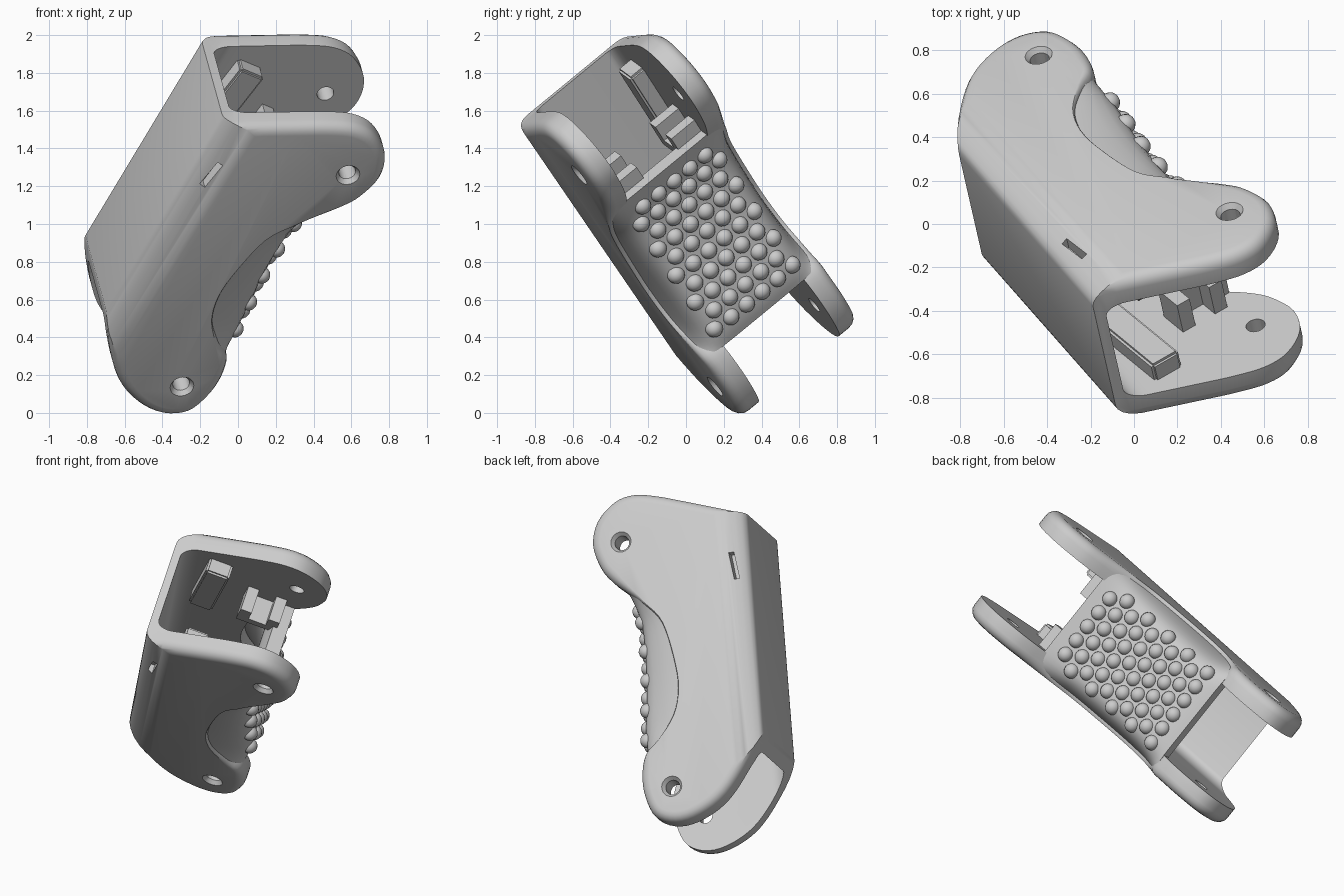
import bpy, bmesh, math
from mathutils import Vector, Matrix

if "Cube" in bpy.data.objects:
    bpy.data.objects.remove(bpy.data.objects["Cube"], do_unlink=True)

# Local frame: x along the segment, y toward the grip, z across the hinge
U = Vector((0.551, -0.451, 0.702)).normalized()
W = Vector((-0.18, 0.766, 0.617))
W = (W - U * W.dot(U)).normalized()
FRAME = Matrix((U, W.cross(U), W)).transposed().to_4x4()
FRAME.translation = Vector((0, 0, 1)) + W * 0.04
SLOPE = 0.125


def add_object(name, bm):
    bmesh.ops.recalc_face_normals(bm, faces=bm.faces)
    mesh = bpy.data.meshes.new(name)
    bm.to_mesh(mesh)
    bm.free()
    obj = bpy.data.objects.new(name, mesh)
    bpy.context.collection.objects.link(obj)
    obj.matrix_world = FRAME
    return obj


def finish(obj, angle=35):
    bpy.ops.object.select_all(action='DESELECT')
    obj.select_set(True)
    bpy.context.view_layer.objects.active = obj
    bpy.ops.object.convert(target='MESH')
    bpy.ops.object.shade_smooth_by_angle(angle=math.radians(angle))


def spline(points, steps=4):
    pts = [Vector(p) for p in points]
    out = []
    for i in range(len(pts) - 1):
        a, b, c, d = (pts[max(i - 1, 0)], pts[i], pts[i + 1],
                      pts[min(i + 2, len(pts) - 1)])
        for k in range(steps):
            s = k / steps
            out.append(0.5 * (2 * b + (c - a) * s + (2 * a - 5 * b + 4 * c - d) * s ** 2
                              + (3 * b - a - 3 * c + d) * s ** 3))
    return out + [pts[-1]]


def loft(bm, rings):
    loops = [[bm.verts.new(p) for p in ring] for ring in rings]
    n = len(loops[0])
    for a, b in zip(loops, loops[1:]):
        for i in range(n):
            bm.faces.new((a[i], a[(i + 1) % n], b[(i + 1) % n], b[i]))
    bm.faces.new(loops[0])
    bm.faces.new(loops[-1])


def tunnel(name, half, back, round_t, round_w):
    # U-shaped section swept along the segment, leaning with the back wall
    corner = [(back + round_t * (1 - math.sin(a)), half - round_w * (1 - math.cos(a)))
              for a in (math.pi / 2 * k / 8 for k in range(9))]
    side = [(0.6, half)] + corner
    section = side + [(t, -w) for t, w in reversed(side)]
    bm = bmesh.new()
    loft(bm, [[(u, t - (SLOPE * u if t < 0.5 else 0), w) for t, w in section]
              for u in (-1.3, 1.3)])
    return add_object(name, bm)


def box(bm, centre, size):
    m = Matrix.Translation(centre) @ Matrix.Diagonal((*size, 1))
    bmesh.ops.create_cube(bm, size=1, matrix=m)


def boolean(obj, cutter, operation):
    mod = obj.modifiers.new(cutter.name, 'BOOLEAN')
    mod.operation = operation
    mod.object = cutter
    mod.solver = 'EXACT'
    cutter.hide_render = True
    cutter.hide_set(True)


# Shell: side silhouette with hinge ears at both ends
outline = spline([
    (-0.57, -0.53), (-0.78, -0.38), (-0.97, -0.19), (-1.05, -0.01), (-1.055, 0.15),
    (-0.98, 0.27), (-0.84, 0.31), (-0.70, 0.30), (-0.58, 0.25), (-0.51, 0.15),
    (-0.40, 0.03), (-0.24, -0.035), (-0.05, -0.045), (0.19, -0.02), (0.33, 0.06),
    (0.45, 0.16), (0.55, 0.24), (0.65, 0.29), (0.80, 0.31), (0.94, 0.25),
    (1.03, 0.12), (1.04, -0.01), (0.99, -0.15), (0.91, -0.31), (0.76, -0.60)])
outline += [Vector((0.70, -0.76)), Vector((-0.55, -0.60))]


def inset(amount):
    # Full rounding on the ears, little along the waist
    ring = []
    for i, p in enumerate(outline):
        d = (outline[(i + 1) % len(outline)] - outline[i - 1]).normalized()
        weight = min(max((abs(p.x + 0.06) - 0.35) / 0.25, 0.15), 1)
        ring.append(p + Vector((d.y, -d.x)) * amount * weight)
    return ring


HALF = 0.41
ROUND = 0.06
steps = [math.radians(a) for a in (90, 67, 45, 22, 0)]
levels = [(ROUND * (1 - math.cos(a)), HALF - ROUND * (1 - math.sin(a))) for a in steps]
levels = [(i, -w) for i, w in levels] + levels[::-1]
bm = bmesh.new()
loft(bm, [[(p.x, p.y, w) for p in inset(i)] for i, w in levels])
shell = add_object("shell", bm)

helpers = [(tunnel("outer_section", HALF + 0.01, -0.565, 0.3, 0.12), 'INTERSECT'),
           (tunnel("cavity", 0.28, -0.515, 0.1, 0.06), 'DIFFERENCE')]

# Hinge holes with shallow countersinks, and the slots at the back corners
for i, u in enumerate((-0.837, 0.758)):
    bm = bmesh.new()
    bmesh.ops.create_cone(bm, cap_ends=True, segments=24, radius1=0.045, radius2=0.045,
                          depth=1.2, matrix=Matrix.Translation((u, 0.123, 0)))
    helpers.append((add_object(f"hinge_hole_{i}", bm), 'DIFFERENCE'))
    for side in (-1, 1):
        bm = bmesh.new()
        r = (0.03, 0.075)[::side]
        bmesh.ops.create_cone(bm, cap_ends=True, segments=24, radius1=r[0], radius2=r[1],
                              depth=0.06,
                              matrix=Matrix.Translation((u, 0.123, side * 0.395)))
        helpers.append((add_object(f"countersink_{i}", bm), 'DIFFERENCE'))
for side in (-1, 1):
    bm = bmesh.new()
    box(bm, (0.42, -0.53, side * 0.39), (0.17, 0.03, 0.12))
    helpers.append((add_object("slot", bm), 'DIFFERENCE'))

for cutter, operation in helpers:
    boolean(shell, cutter, operation)
finish(shell)
for cutter, _ in helpers:
    bpy.data.objects.remove(cutter, do_unlink=True)

# Grip pad: pillowed patch; stations give position, edge height, middle height
rows = spline([(-0.58, 0.22, 0.26), (-0.51, 0.13, 0.265), (-0.40, 0.02, 0.255),
               (-0.24, -0.045, 0.22), (-0.05, -0.055, 0.18), (0.19, -0.03, 0.145),
               (0.33, 0.05, 0.145), (0.47, 0.15, 0.17)])
PAD_HALF = 0.39


def pad_height(row, w):
    return row.z + (row.y - row.z) * abs(w / PAD_HALF) ** 8


bm = bmesh.new()
columns = [PAD_HALF * math.sin(math.pi / 2 * (k / 12 - 1)) for k in range(25)]
grid = [[bm.verts.new((r.x, pad_height(r, w), w)) for w in columns] for r in rows]
for a, b in zip(grid, grid[1:]):
    for j in range(len(columns) - 1):
        bm.faces.new((a[j], a[j + 1], b[j + 1], b[j]))
bottom = bmesh.ops.extrude_face_region(bm, geom=bm.faces[:], use_keep_orig=True)
for v in bottom["geom"]:
    if isinstance(v, bmesh.types.BMVert):
        v.co.y -= 0.09
finish(add_object("grip_pad", bm))

# Grip bumps in staggered rows
bm = bmesh.new()
for i in range(10):
    u = -0.465 + i * 0.092
    row = min(rows, key=lambda r: abs(r.x - u))
    count = 6 - i % 2
    for j in range(count):
        w = (j - (count - 1) / 2) * 0.108
        bmesh.ops.create_uvsphere(bm, u_segments=14, v_segments=8, radius=0.047,
                                  matrix=Matrix.Translation((u, pad_height(row, w) - 0.008, w)))
finish(add_object("grip_bumps", bm), 60)

# Inner guide rails and cord clips on both side walls
for side, name in ((-1, "right"), (1, "left")):
    bm = bmesh.new()
    box(bm, (0.47, -0.36, side * 0.25), (0.56, 0.15, 0.12))
    bmesh.ops.bevel(bm, geom=bm.edges[:], offset=0.012, segments=2, affect='EDGES')
    finish(add_object(f"guide_rail_{name}", bm))

    bm = bmesh.new()
    for t in (-0.11, 0.07):
        box(bm, (0.47, t, side * 0.21), (0.16, 0.07, 0.18))
    box(bm, (0.42, -0.02, side * 0.21), (0.06, 0.13, 0.18))
    finish(add_object(f"cord_clip_{name}", bm))
